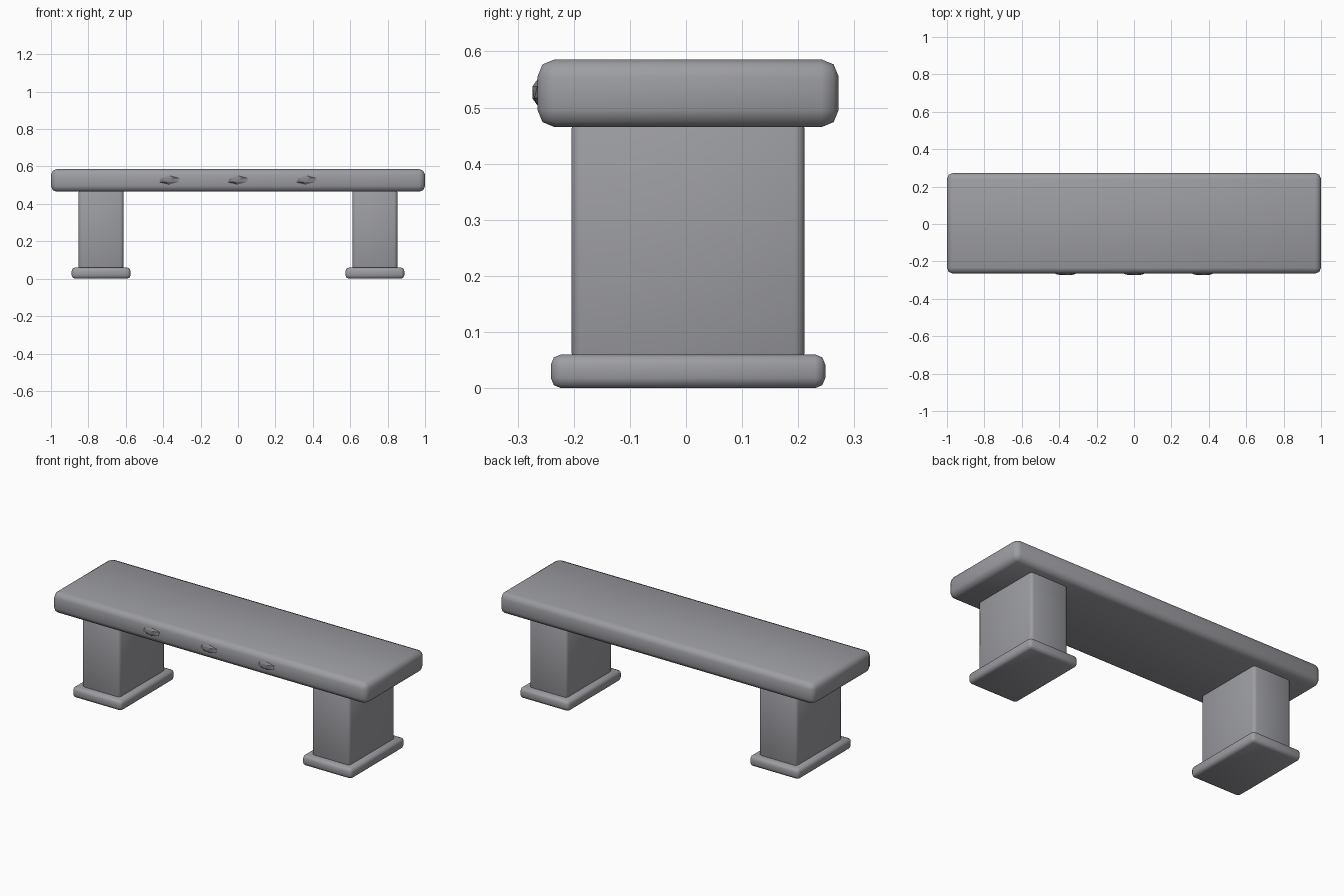
import bpy
import math

if "Cube" in bpy.data.objects:
    bpy.data.objects.remove(bpy.data.objects["Cube"])

CY = 0.0037  # bench centre, offset so the front ornaments fit the overall depth


def material(name, color):
    mat = bpy.data.materials.new(name)
    mat.diffuse_color = (*color, 1)
    mat.use_nodes = True
    mat.node_tree.nodes["Principled BSDF"].inputs["Base Color"].default_value = mat.diffuse_color
    return mat


STONE = material("dark_stone", (0.335, 0.338, 0.362))
STUD = material("stud_stone", (0.24, 0.24, 0.26))


def rounded_box(name, x, z0, z1, width, depth, bevel):
    bpy.ops.mesh.primitive_cube_add(size=1, location=(x, CY, (z0 + z1) / 2))
    obj = bpy.context.object
    obj.name = name
    obj.scale = (width, depth, z1 - z0)
    bpy.ops.object.transform_apply(location=False, rotation=False, scale=True)
    mod = obj.modifiers.new("rounded_edges", 'BEVEL')
    mod.width = bevel
    mod.segments = 2
    mod.limit_method = 'NONE'
    bpy.ops.object.modifier_apply(modifier=mod.name)
    bpy.ops.object.shade_smooth_by_angle(angle=math.radians(60))
    obj.data.materials.clear()
    obj.data.materials.append(STONE)


# Seat slab
rounded_box("seat", 0, 0.465, 0.586, 2.0, 0.537, 0.031)

# Pillar legs on wider feet
for side, label in ((-1, "left"), (1, "right")):
    x = side * 0.732
    rounded_box(label + "_leg", x, 0.045, 0.48, 0.24, 0.415, 0.017)
    rounded_box(label + "_foot", x, 0.0, 0.06, 0.314, 0.489, 0.018)

# Faceted studs along the front edge
for i, label in enumerate(("left", "middle", "right")):
    bpy.ops.mesh.primitive_ico_sphere_add(
        subdivisions=1, radius=1, location=((i - 1) * 0.366, -0.265, 0.527))
    stud = bpy.context.object
    stud.name = label + "_stud"
    stud.scale = (0.062, 0.0105, 0.023)
    bpy.ops.object.transform_apply(location=False, rotation=False, scale=True)
    stud.data.materials.append(STUD)
